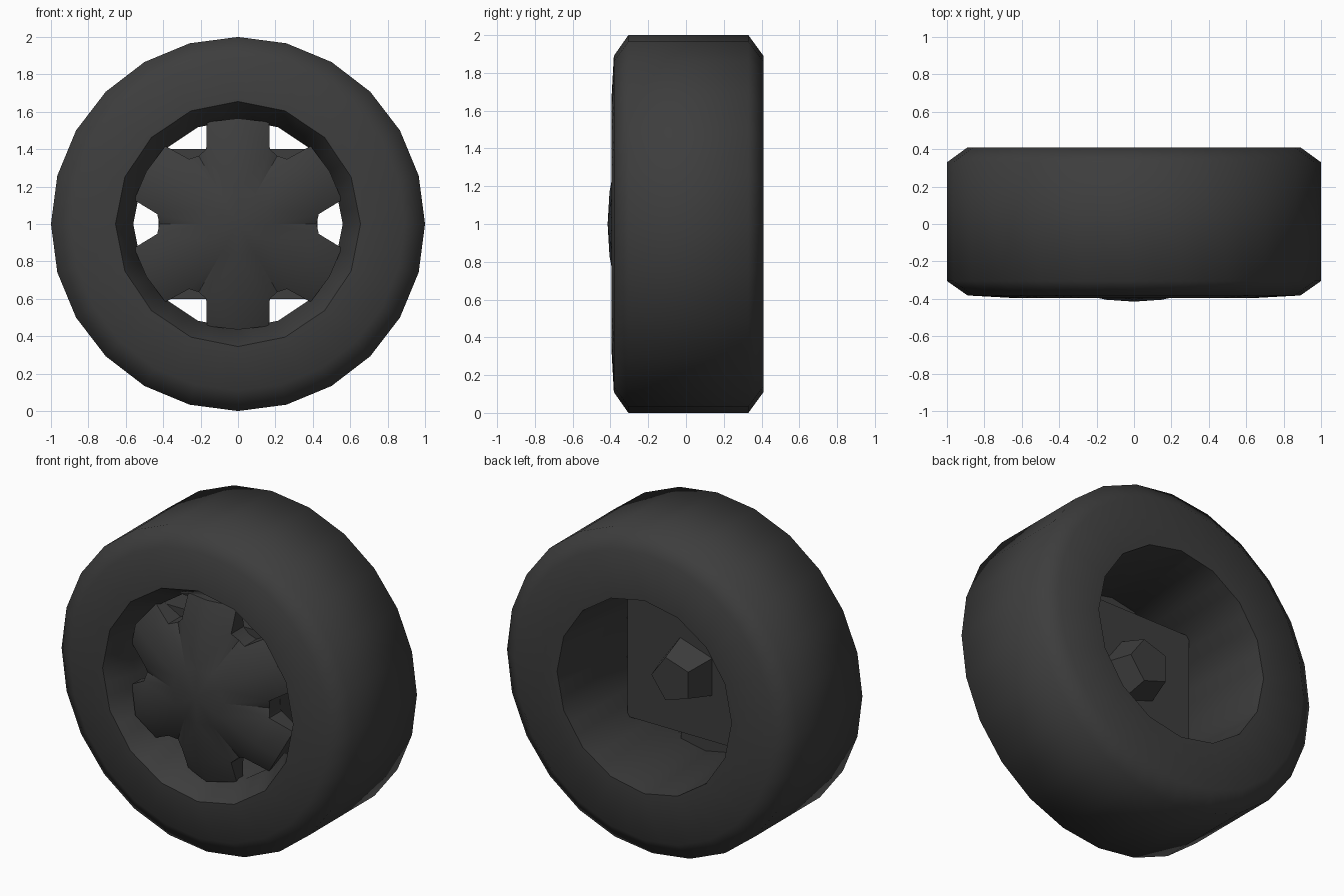
import bpy, bmesh, math
from math import sin, cos, pi, radians

if "Cube" in bpy.data.objects:
    bpy.data.objects.remove(bpy.data.objects["Cube"])

rubber = bpy.data.materials.new("dark_grey")
rubber.diffuse_color = (0.047, 0.047, 0.047, 1)
rubber.use_nodes = True
rubber.node_tree.nodes["Principled BSDF"].inputs["Base Color"].default_value = rubber.diffuse_color


def finish(name, bm, angle=None):
    """Turn a bmesh into a coloured object centred on the wheel axis."""
    me = bpy.data.meshes.new(name)
    bm.to_mesh(me)
    bm.free()
    me.materials.append(rubber)
    ob = bpy.data.objects.new(name, me)
    ob.location.z = 1
    bpy.context.collection.objects.link(ob)
    if angle:
        bpy.ops.object.select_all(action='DESELECT')
        ob.select_set(True)
        bpy.context.view_layer.objects.active = ob
        bpy.ops.object.shade_smooth_by_angle(angle=radians(angle))
    return ob


def polar(r, y, t):
    return (r * cos(t), y, r * sin(t))


def lathe(name, rings, angle, steps=48):
    """Sweep (radius, y, sides) rings; each ring is a true polygon of that many sides."""
    bm = bmesh.new()
    loops = []
    for r, y, n in rings:
        loop = []
        for i in range(steps):
            t = 2 * pi * i / steps
            local = t % (2 * pi / n)
            rr = r * cos(pi / n) / cos(local - pi / n)
            loop.append(bm.verts.new(polar(rr, y, t)))
        loops.append(loop)
    for a, b in zip(loops, loops[1:]):
        for i in range(steps):
            j = (i + 1) % steps
            bm.faces.new((a[i], b[i], b[j], a[j]))
    return finish(name, bm, angle)


# Tyre: 24-sided tread, 16-sided opening
lathe("tyre", [(0.655, -0.395, 16), (0.89, -0.382, 24), (1.0, -0.305, 24),
               (1.0, 0.33, 24), (0.89, 0.41, 24), (0.60, 0.41, 16)], 60)

# Rim barrel: tapers to the front, then flares out to the lip
lathe("rim", [(0.60, 0.41, 16), (0.56, -0.23, 16), (0.655, -0.395, 16)], 40)

# Six-spoke hub face: half a spoke, mirrored and rotated
bm = bmesh.new()
hub, ridge1, valley1 = (0, -0.415, 0), (0.17, -0.405, 0), (0.18, -0.39, 30)
ridge2, edge2, valley2 = (0.435, -0.355, 0), (0.435, -0.31, 23), (0.42, -0.29, 30)
ridge3, edge3 = (0.565, -0.31, 0), (0.57, -0.25, 17)
patches = [(hub, ridge1, valley1), (ridge1, ridge2, edge2),
           (ridge1, edge2, valley1), (valley1, edge2, valley2),
           (ridge2, ridge3, edge3, edge2)]
for k in range(6):
    for side in (1, -1):
        for patch in patches:
            pts = [polar(r, y, radians(90 + 60 * k + side * d)) for r, y, d in patch]
            if side < 0:
                pts.reverse()
            bm.faces.new([bm.verts.new(p) for p in pts])
bmesh.ops.remove_doubles(bm, verts=bm.verts[:], dist=0.001)
ext = bmesh.ops.extrude_face_region(bm, geom=bm.faces[:], use_keep_orig=True)
for g in ext["geom"]:
    if isinstance(g, bmesh.types.BMVert):
        g.co.y = -0.19
bmesh.ops.recalc_face_normals(bm, faces=bm.faces[:])
finish("spokes", bm, 45)

# Mounting block behind the spokes
bm = bmesh.new()
bmesh.ops.create_cube(bm, size=1)
for v in bm.verts:
    v.co = (v.co.x * 0.85, -0.11 + v.co.y * 0.16, v.co.z * 0.8)
finish("mounting_block", bm)

# Tapered five-sided axle stub at the back
bm = bmesh.new()
base, end = [[bm.verts.new(polar(r, y, 2 * pi * i / 5)) for i in range(5)]
             for r, y in ((0.20, -0.04), (0.14, 0.14))]
for i in range(5):
    j = (i + 1) % 5
    bm.faces.new((base[i], end[i], end[j], base[j]))
bm.faces.new(base)
bm.faces.new(end)
bmesh.ops.recalc_face_normals(bm, faces=bm.faces[:])
finish("axle_stub", bm)
